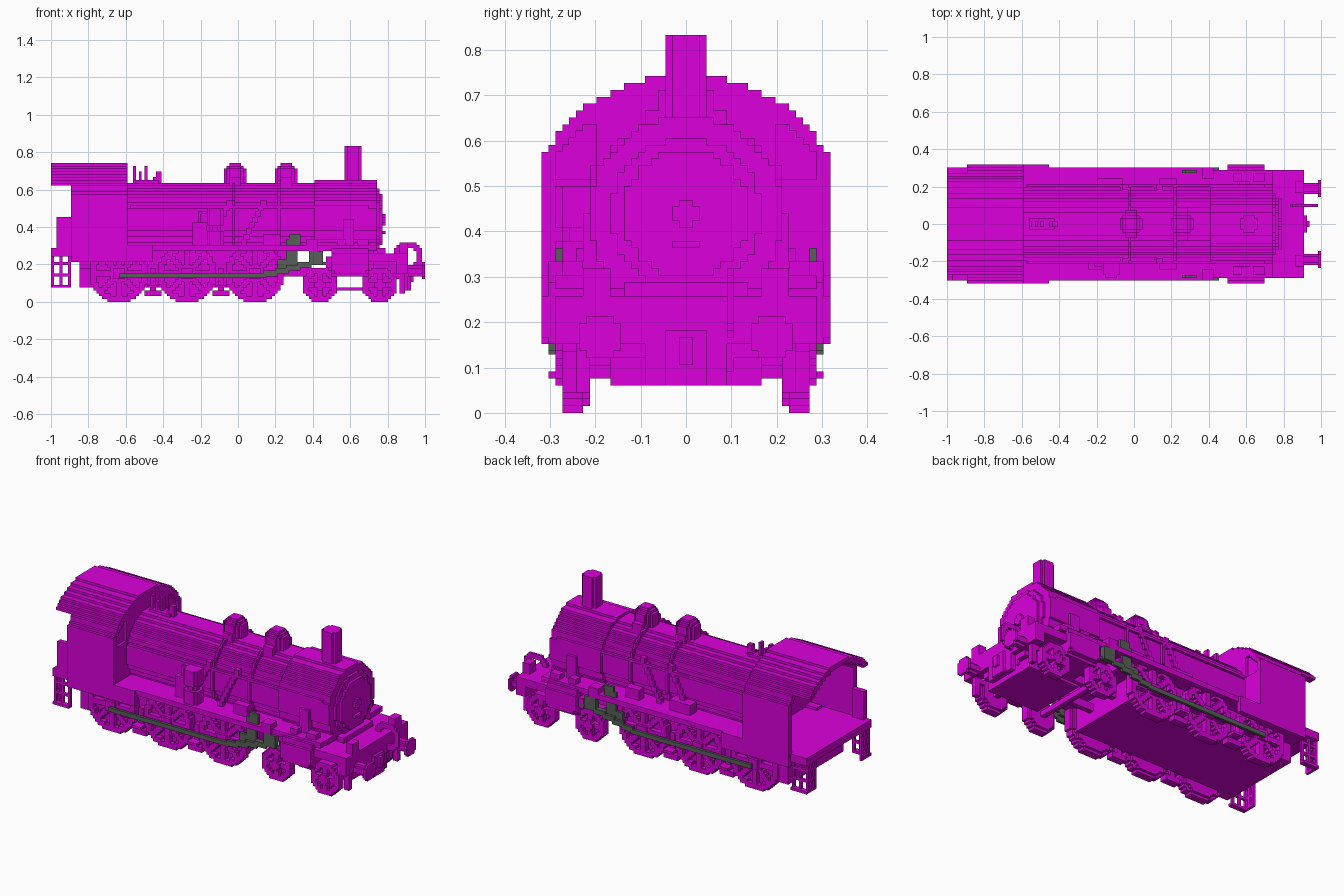
import bpy, bmesh, math
from mathutils import Vector

if "Cube" in bpy.data.objects:
    bpy.data.objects.remove(bpy.data.objects["Cube"])

U = 1 / 66  # size of one block; all measures below are in blocks


def material(name, rgb):
    m = bpy.data.materials.new(name)
    m.use_nodes = True
    m.diffuse_color = (*rgb, 1)
    m.node_tree.nodes["Principled BSDF"].inputs["Base Color"].default_value = (*rgb, 1)
    return m


MAGENTA = material("magenta", (0.71, 0.0, 0.71))
GREY = material("dark grey green", (0.095, 0.115, 0.095))


def to_xyz(axis, u, v, a):
    return {"x": (a, u, v), "y": (u, a, v), "z": (u, v, a)}[axis]


def box(x0, x1, y0, y1, z0, z1):
    def add(bm):
        c = [bm.verts.new((x, y, z)) for x in (x0, x1) for y in (y0, y1) for z in (z0, z1)]
        for f in ((0, 1, 3, 2), (4, 6, 7, 5), (0, 4, 5, 1), (2, 3, 7, 6), (0, 2, 6, 4), (1, 5, 7, 3)):
            bm.faces.new([c[i] for i in f])
    return add


def slab(axis, a0, a1, test, cu=0, cv=0, reach=22):
    """Extrude a stepped section: every block whose centre passes the test."""
    def add(bm):
        span = range(-reach, reach)
        cells = {(i, j) for i in span for j in span if test(i + 0.5, j + 0.5)}

        def quad(*pts):
            bm.faces.new([bm.verts.new(to_xyz(axis, u + cu, v + cv, a)) for u, v, a in pts])
        for i, j in cells:
            for a in (a0, a1):
                quad((i, j, a), (i + 1, j, a), (i + 1, j + 1, a), (i, j + 1, a))
            for di, dj, p, q in ((-1, 0, (0, 0), (0, 1)), (1, 0, (1, 0), (1, 1)),
                                 (0, -1, (0, 0), (1, 0)), (0, 1, (0, 1), (1, 1))):
                if (i + di, j + dj) not in cells:
                    b, e = (i + p[0], j + p[1]), (i + q[0], j + q[1])
                    quad((*b, a0), (*e, a0), (*e, a1), (*b, a1))
    return add


def disc(r, inner=0):
    return lambda u, v: inner <= math.hypot(u, v) <= r


def part(name, shapes, mat=MAGENTA, mirror=False):
    bm = bmesh.new()
    for add in shapes:
        sub = bmesh.new()
        add(sub)
        bmesh.ops.remove_doubles(sub, verts=sub.verts, dist=0.01)
        bmesh.ops.recalc_face_normals(sub, faces=sub.faces)
        tmp = bpy.data.meshes.new("tmp")
        sub.to_mesh(tmp)
        sub.free()
        bm.from_mesh(tmp)
        bpy.data.meshes.remove(tmp)
    bmesh.ops.scale(bm, verts=bm.verts, vec=Vector((U, U, U)))
    me = bpy.data.meshes.new(name)
    bm.to_mesh(me)
    bm.free()
    me.materials.append(mat)
    ob = bpy.data.objects.new(name, me)
    bpy.context.collection.objects.link(ob)
    if mirror:
        mod = ob.modifiers.new("mirror", "MIRROR")
        mod.use_axis = (False, True, False)
        mod.use_mirror_merge = False


# Boiler, smokebox and stepped front door
AXIS = 29
above_board = lambda r, inner=0: (lambda u, v: v > -10 and disc(r, inner)(u, v))
part("boiler", [slab("x", -39, 27, above_board(13.2), 0, AXIS)])
part("smokebox", [slab("x", 27, 33, above_board(14.1), 0, AXIS),
                  slab("x", 33, 49, disc(14.1), 0, AXIS)])
part("smokebox_door", [slab("x", 49, 50, disc(11), 0, AXIS),
                       slab("x", 50, 51, disc(9.2), 0, AXIS),
                       box(51, 52, -1, 1, 27, 31), box(51, 52, -2, 2, 28, 30),
                       box(50, 52, -2, 2, 24, 25)])
part("boiler_bands", [slab("x", x, x + 1, above_board(14.2, 12), 0, AXIS) for x in (-2, 14)])

# Handrails and sloping sand pipes
part("handrail", [box(-38, 46, 13, 14, 33, 34)], mirror=True)
part("sand_pipes", [box(x0 - i, x0 - i + 2, 12, 14, z, z + 2)
                    for x0 in (8, -4) for i, z in enumerate(range(34, 18, -2))], mirror=True)

# Chimney, domes and safety valves
part("chimney", [slab("z", 42, 55, disc(3.1), 40.5, 0)])
for name, x, long in (("steam_dome", -1, 0), ("sand_dome", 17, 1)):
    part(name, [slab("z", 40, 47, disc(4.2), x, 0), slab("z", 47, 48, disc(3.3), x, 0),
                slab("z", 48, 49, disc(2.3), x, 0), box(x - 2, x + 2, -5 - long, 5 + long, 40, 44)])
part("safety_valves", [box(-37, -36, -1, 1, 41, 48), box(-35, -34, -1, 1, 41, 46),
                       box(-33, -32, -1, 1, 41, 48), box(-30, -28, -1, 1, 41, 44),
                       box(-29, -28, -1, 1, 44, 46), box(-28, -27, -1, 1, 42, 46),
                       box(-37, -28, -2, 2, 41, 43)])

# Cab: stepped arched roof, sides, front wall with shallow window recesses, and floor
HALF = [20, 19, 19, 18, 17, 16, 15, 13, 11, 9, 6]


def under_roof(y, z):
    k = int(z // 1) - 38
    return k < len(HALF) and abs(y) < (HALF[k] if k >= 0 else 20)


def shell(y, z):
    return under_roof(y, z) and not under_roof(abs(y) + 1, z + 2)


def window_frame(y, z):
    window = 13 < abs(y) < 19 and 34 < z < 42 and under_roof(abs(y) + 1, z + 1)
    return under_roof(y, z) and not window


row = lambda test, low: (lambda u, v: v > low and test(u, v + 38))
part("cab_roof", [slab("x", -66, -39, row(shell, 3), 0, 38),
                  slab("x", -59, -39, row(shell, 0), 0, 38)])
part("cab_front_wall", [slab("x", -41, -40, row(under_roof, -20), 0, 38),
                        slab("x", -40, -39, row(window_frame, -20), 0, 38)])
part("cab_side", [box(-59, -39, 19, 21, 14, 38)], mirror=True)
part("cab_floor", [box(-66, -39, -20, 20, 16, 19), box(-59, -39, -19, 19, 14, 16)])
part("cab_rear_panel", [box(-64, -59, -20, -18, 17, 30)])

# Cage steps under the cab floor
steps = [box(-66, -59, 18, 20, 5, 6)]
for z in (5, 9, 13):
    steps += [box(-66, -59, 18, 19, z, z + 1), box(-66, -65, 14, 19, z, z + 1)]
steps += [box(x, x + 1, 18, 19, 5, 17) for x in (-66, -63, -60)]
steps += [box(-66, -65, y, y + 1, 5, 17) for y in (14, 16)]
part("cab_steps", steps, mirror=True)

# Running boards, valance and front platform
part("running_board", [box(-39, 28, -20, 20, 18, 20), box(28, 49, -19, 19, 18, 20)])
part("board_valance", [box(-39, -30, 19, 21, 14, 20)], mirror=True)
part("front_platform", [box(46, 60, -19, 19, 14, 17), box(49, 52, -9, 9, 17, 19)])
part("board_boxes", [box(24, 28, 16, 20, 20, 22), box(35, 38, 15, 18, 20, 22),
                     box(42, 46, 15, 18, 20, 22), box(37, 41, 11, 15, 20, 29),
                     box(9, 15, 13, 16, 20, 24)], mirror=True)

# Air pump on the right, feed valve on the left
part("air_pump", [slab("z", 20, 25, disc(3.2), -8, -16), slab("z", 25, 27, disc(2), -8, -16),
                  slab("z", 27, 33, disc(3.2), -8, -16), box(-16, -11, -16, -13, 20, 28),
                  box(-14, -13, -15, -14, 28, 32), box(-14, -8, -15, -14, 31, 32)])
part("feed_valve", [box(-13, -4, 12, 16, 20, 24)])

# Underframe and front truck
part("underframe", [box(-56, 14, -14, 14, 5, 18), box(14, 21, -17, 17, 14, 18)])
part("frame_beam", [box(14, 36, 5, 7, 9, 12)], mirror=True)
part("truck_body", [box(33, 48, -14, 14, 9, 18), box(34, 46, -11, 11, 4, 5),
                    box(46, 56, -11, 11, 4, 9), box(48, 58, -11, 11, 8, 14)])
part("frame_step", [box(-56, -50, 14, 17, 5, 12)], mirror=True)


# Spoked wheels on thin backing discs
def spoked(r, diagonal):
    def test(u, v):
        d = math.hypot(u, v)
        arm = abs(u) < 1 or abs(v) < 1
        slant = diagonal and (abs(u - v) < 1.2 or abs(u + v) < 1.2)
        return d <= r and (d > r - 2 or d < r * 0.3 or arm or slant)
    return test


for n, x in enumerate((-42, -18, 6)):
    part(f"driving_wheel_{n + 1}",
         [slab("y", 14, 16, disc(9.3), x, 10), slab("y", 15, 18, spoked(10.2, True), x, 10),
          slab("y", 18, 19, disc(2.3), x, 10)], mirror=True)
for n, x in enumerate((29, 50)):
    part(f"truck_wheel_{n + 1}",
         [slab("y", 14, 16, disc(5.2), x, 6), slab("y", 15, 18, spoked(6.2, False), x, 6),
          slab("y", 18, 19, disc(2), x, 6), box(x - 1, x + 1, 0, 14, 5, 7)], mirror=True)

# Brake hangers between the wheels
part("brakes", [s for x in (-30, -6) for s in
                (box(x - 1, x + 1, 15, 17, 2, 12), box(x - 3, x + 3, 15, 18, 2, 4),
                 box(x - 2, x + 2, 16, 20, 5, 6))], mirror=True)

# Cylinders
part("cylinder", [slab("x", 33, 46, disc(5.2), 16, 14), box(34, 45, 15, 21, 10, 17),
                  box(33, 46, 14, 20, 15, 19), slab("x", 31, 33, disc(2.2), 17, 14)], mirror=True)

# Grey rods and valve gear
part("coupling_rod", [box(-42, 10, 19, 20, 8.5, 10.2)], GREY, True)
part("main_rod", [box(9 + 4 * i, 14 + 4 * i, 19, 20, 9 + i, 11 + i) for i in range(4)], GREY, True)
part("crosshead", [box(20, 33, 18, 19, 13, 14), box(25, 30, 18, 20, 13, 18)], GREY, True)
part("valve_link", [box(17, 21, 18, 19, 13, 22), box(18, 22, 18, 19, 20, 24),
                    box(14, 18, 18, 19, 12, 15)], GREY, True)

# Buffers, guard irons, lamps and coupling
part("buffer_beam", [box(56, 60, -19, 19, 10, 17)])
part("buffer", [slab("x", 60, 65, disc(1.6), 12.5, 11),
                slab("x", 65, 66, disc(3.2), 12.5, 11)], mirror=True)
part("guard_iron", [box(57, 59, 14, 16, 3, 10), box(54, 58, 14, 16, 8, 10)], mirror=True)
part("lamp", [box(57, 60, 11, 15, 17, 21)], mirror=True)
part("coupling", [box(60, 61, -3, 3, 4, 12), box(61, 62, -1, 1, 7, 11),
                  box(58, 60, -6, 6, 4, 11)])
part("brake_hose", [slab("y", 6, 7, disc(5.2, 3.4), 60, 16), box(57, 58, 6, 7, 6, 16)])
